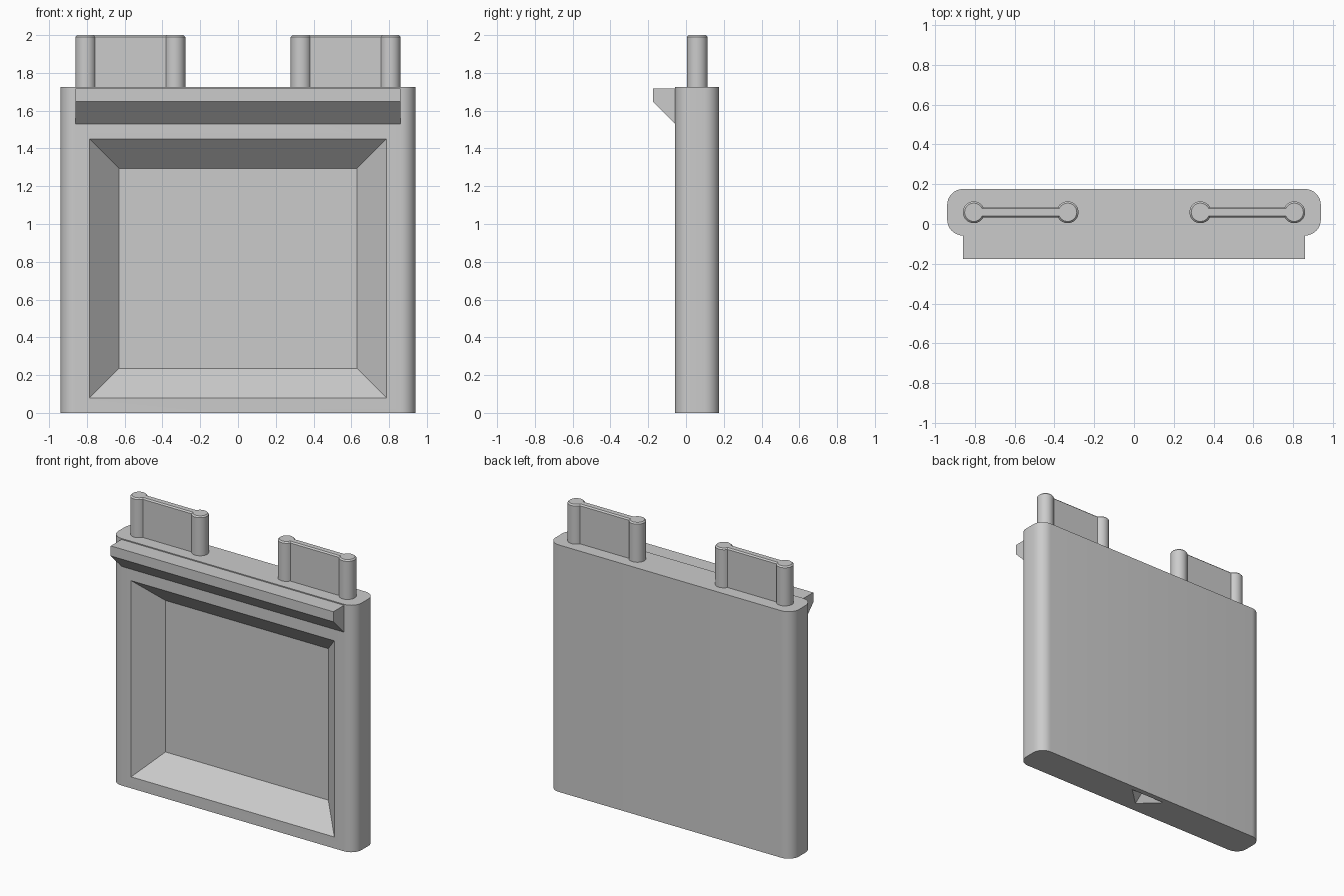
import bpy, bmesh
from math import sin, cos, asin, pi, radians
from mathutils import Vector

cube = bpy.data.objects.get("Cube")
if cube:
    bpy.data.objects.remove(cube, do_unlink=True)

# One plain grey for the whole model
grey = bpy.data.materials.new("plain_grey")
grey.use_nodes = True
grey.diffuse_color = (0.6, 0.6, 0.6, 1)
grey.node_tree.nodes["Principled BSDF"].inputs["Base Color"].default_value = grey.diffuse_color

FRONT, BACK, TOP = -0.058, 0.176, 1.725
MID = (FRONT + BACK) / 2
HALF = 0.94


def loft(name, rings):
    """Skin a closed solid through rings that have equal point counts."""
    bm = bmesh.new()
    loops = [[bm.verts.new(p) for p in ring] for ring in rings]
    n = len(loops[0])
    for a, b in zip(loops, loops[1:]):
        for i in range(n):
            j = (i + 1) % n
            bm.faces.new((a[i], a[j], b[j], b[i]))
    bm.faces.new(loops[0])
    bm.faces.new(loops[-1])
    bmesh.ops.recalc_face_normals(bm, faces=bm.faces)
    mesh = bpy.data.meshes.new(name)
    bm.to_mesh(mesh)
    bm.free()
    mesh.materials.append(grey)
    obj = bpy.data.objects.new(name, mesh)
    bpy.context.collection.objects.link(obj)
    return obj


def at_height(outline, z):
    return [(x, y, z) for x, y in outline]


def arc(cx, cy, r, start, end, steps):
    angles = [start + (end - start) * i / steps for i in range(steps + 1)]
    return [(cx + r * cos(a), cy + r * sin(a)) for a in angles]


def rounded_slab(r):
    pts = []
    corners = [(1, BACK - r), (-1, BACK - r), (-1, FRONT + r), (1, FRONT + r)]
    for i, (side, cy) in enumerate(corners):
        pts += arc(side * (HALF - r), cy, r, i * pi / 2, (i + 1) * pi / 2, 8)
    return pts


def dumbbell(cx, r, w, reach=0.236):
    """Two round posts joined by a thin web, seen from above."""
    a = asin(w / r)
    return (arc(cx + reach, MID, r, a - pi, pi - a, 28)
            + arc(cx - reach, MID, r, a, 2 * pi - a, 28))


def smooth(obj):
    bpy.ops.object.select_all(action="DESELECT")
    obj.select_set(True)
    bpy.context.view_layer.objects.active = obj
    bpy.ops.object.shade_smooth_by_angle(angle=radians(30))


def carve(obj, cutter):
    mod = obj.modifiers.new("carve", "BOOLEAN")
    mod.operation, mod.solver, mod.object = "DIFFERENCE", "EXACT", cutter
    cutter.hide_render = True
    depsgraph = bpy.context.evaluated_depsgraph_get()
    carved = bpy.data.meshes.new_from_object(obj.evaluated_get(depsgraph))
    obj.modifiers.clear()
    obj.data = carved
    bpy.data.objects.remove(cutter, do_unlink=True)


# Slab body with rounded upright edges
slab = rounded_slab(0.08)
body = loft("body", [at_height(slab, 0), at_height(slab, TOP)])


# Tapered front recess with 45 degree walls
def recess_ring(depth):
    x, low, high = 0.785 - depth, 0.08 + depth, 1.45 - depth
    return [(sx, FRONT + depth, z) for sx, z in
            ((-x, low), (x, low), (x, high), (-x, high))]


carve(body, loft("recess_cutter", [recess_ring(-0.03), recess_ring(0.156)]))

# Small three-sided notch under the base
notch = [Vector((-0.133, 0.14, 0)), Vector((0.133, 0.14, 0)), Vector((0, 0.015, 0))]
peak = Vector((0, 0.09, 0.06))
carve(body, loft("notch_cutter", [[p.lerp(peak, t) for p in notch] for t in (-0.1, 0.97)]))
smooth(body)

# Wedge-shaped ledge across the front
wedge = [(FRONT, 1.53), (-0.176, 1.648), (-0.176, 1.718), (FRONT, 1.718)]
loft("front_ledge", [[(x, y, z) for y, z in wedge] for x in (-0.86, 0.86)])

# Pair of top connectors with chamfered tops
CHAMFER = 0.009
for name, side in (("left_connector", 1), ("right_connector", -1)):
    outer = dumbbell(side * 0.57, 0.055, 0.027)
    inner = dumbbell(side * 0.57, 0.055 - CHAMFER, 0.027 - CHAMFER)
    smooth(loft(name, [at_height(outer, TOP), at_height(outer, 2 - CHAMFER),
                       at_height(inner, 2)]))
